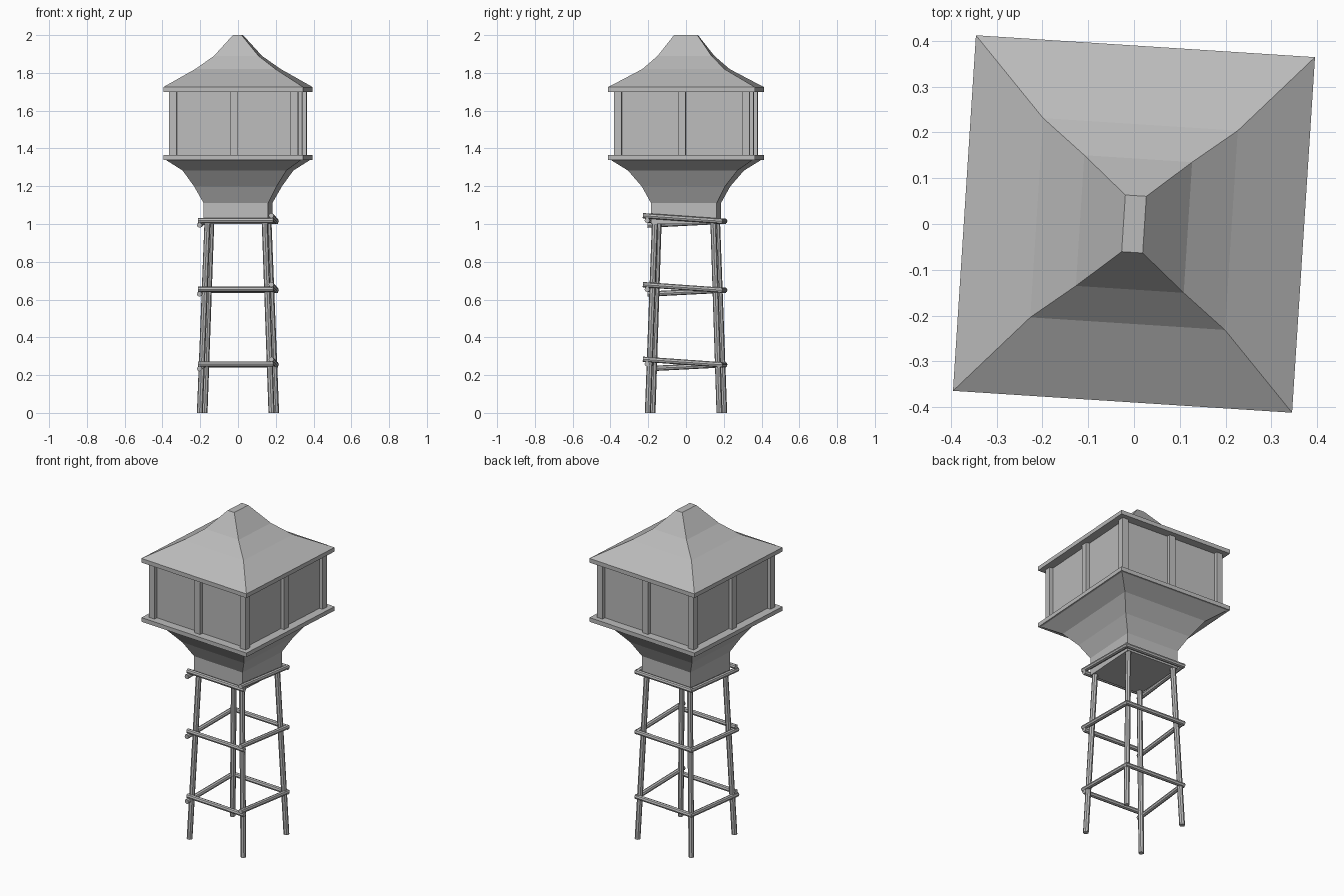
import bpy
import bmesh
import math
from mathutils import Matrix, Vector

cube = bpy.data.objects.get("Cube")
if cube:
    bpy.data.objects.remove(cube, do_unlink=True)

# The whole tower stands slightly turned about the vertical
TURN = Matrix.Rotation(math.radians(-3.69), 4, "Z")

grey = bpy.data.materials.new("plain_grey")
grey.use_nodes = True
grey.diffuse_color = (0.5, 0.5, 0.5, 1)
grey.node_tree.nodes["Principled BSDF"].inputs["Base Color"].default_value = grey.diffuse_color


def finish(name, bm):
    bmesh.ops.recalc_face_normals(bm, faces=bm.faces)
    bm.transform(TURN)
    mesh = bpy.data.meshes.new(name)
    bm.to_mesh(mesh)
    bm.free()
    mesh.materials.append(grey)
    obj = bpy.data.objects.new(name, mesh)
    bpy.context.collection.objects.link(obj)
    return obj


def loft(name, tiers, centre=(0, 0)):
    """Stack of rectangles, each given as half width, half depth, height."""
    bm = bmesh.new()
    rings = []
    for hx, hy, z in tiers:
        rings.append([bm.verts.new((centre[0] + sx * hx, centre[1] + sy * hy, z))
                      for sx, sy in ((-1, -1), (1, -1), (1, 1), (-1, 1))])
    for low, high in zip(rings, rings[1:]):
        for i in range(4):
            j = (i + 1) % 4
            bm.faces.new((low[i], low[j], high[j], high[i]))
    bm.faces.new(rings[0][::-1])
    bm.faces.new(rings[-1])
    return finish(name, bm)


def pole(name, start, end, radius):
    """Eight-sided pole between two points."""
    a, b = Vector(start), Vector(end)
    axis = b - a
    place = Matrix.Translation((a + b) / 2) @ axis.to_track_quat("Z", "Y").to_matrix().to_4x4()
    bm = bmesh.new()
    bmesh.ops.create_cone(bm, cap_ends=True, segments=8, radius1=radius,
                          radius2=radius, depth=axis.length, matrix=place)
    return finish(name, bm)


# Roof with its flared tiers, thin eave and short ridge
loft("roof", [(0.371, 0.389, 1.70), (0.371, 0.389, 1.725), (0.213, 0.218, 1.82),
              (0.118, 0.143, 1.89), (0.023, 0.062, 2.0)])

# Tank room and the ledge under it
loft("tank_walls", [(0.32, 0.338, 1.355), (0.32, 0.338, 1.71)])
loft("ledge", [(0.371, 0.389, 1.34), (0.371, 0.389, 1.365)])

# Curved funnel and neck
loft("funnel", [(0.171, 0.174, 1.0), (0.171, 0.174, 1.11), (0.218, 0.22, 1.198),
                (0.275, 0.29, 1.283), (0.367, 0.385, 1.345)])

# Posts at the corners and the middle of each wall
for sx in (-1, 0, 1):
    for sy in (-1, 0, 1):
        if sx or sy:
            loft("wall_post", [(0.02, 0.02, 1.36), (0.02, 0.02, 1.705)],
                 (sx * 0.322, sy * 0.34))

# Four legs leaning inwards
for side, sx in (("right", -1), ("left", 1)):
    for end, sy in (("front", -1), ("back", 1)):
        foot = (sx * 0.19, sy * 0.19, 0)
        head = (sx * 0.152, sy * 0.155, 1.01)
        leg = pole(end + "_" + side + "_leg", foot, head, 0.016)
        # Trim the tilted foot level with the ground
        for v in leg.data.vertices:
            if v.co.z < 0.1:
                v.co.z = 0

# Three levels of lashed cross beams
for z in (0.255, 0.65, 1.015):
    pole("front_beam", (-0.2, -0.193, z + 0.004), (0.2, -0.193, z + 0.004), 0.014)
    pole("back_beam", (-0.2, 0.193, z), (0.2, 0.193, z), 0.014)
    for sx in (-1, 1):
        pole("side_beam", (sx * 0.19, -0.216, z + 0.004 + sx * 0.025),
             (sx * 0.19, 0.2, z), 0.014)
